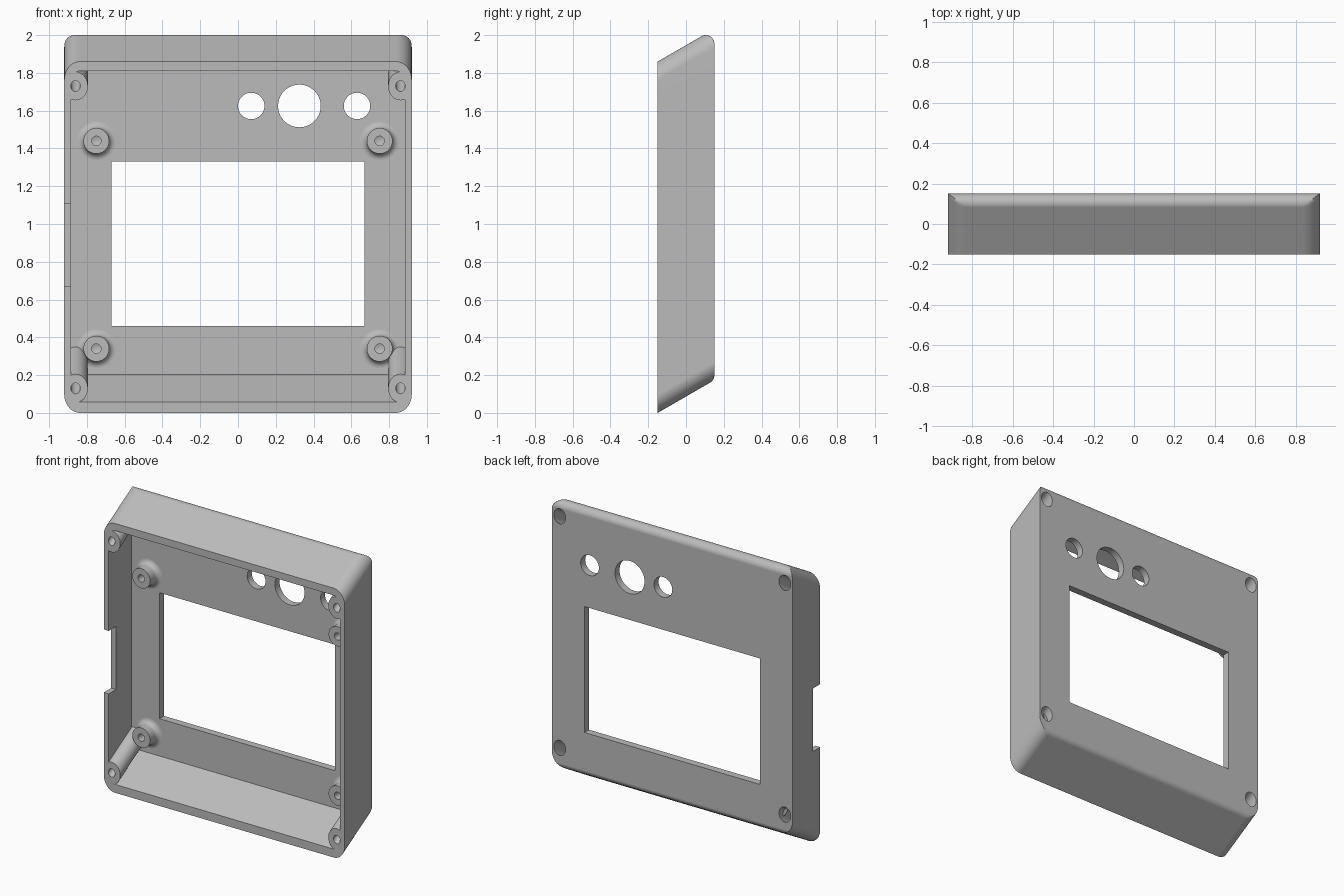
import bpy, bmesh
from math import sin, cos, pi, sqrt, radians, tan
from mathutils import Vector

if "Cube" in bpy.data.objects:
    bpy.data.objects.remove(bpy.data.objects["Cube"])

SLOPE = tan(radians(30))        # the walls lean upward towards the back
STRETCH = 1 / cos(radians(30))  # a leaning round bore is an ellipse at the front
FRONT, FLOOR, BACK = -0.15, 0.10, 0.15
HALF_W, HEIGHT, FILLET = 0.92, 1.86, 0.045

grey = bpy.data.materials.new("plain_grey")
grey.use_nodes = True
grey.diffuse_color = (0.5, 0.5, 0.5, 1)
grey.node_tree.nodes["Principled BSDF"].inputs["Base Color"].default_value = (0.5, 0.5, 0.5, 1)


def finish(name, bm):
    bmesh.ops.recalc_face_normals(bm, faces=bm.faces)
    mesh = bpy.data.meshes.new(name)
    bm.to_mesh(mesh)
    bm.free()
    mesh.materials.append(grey)
    obj = bpy.data.objects.new(name, mesh)
    bpy.context.collection.objects.link(obj)
    return obj


def loft(name, rings):
    """Closed solid through rings that share a point count."""
    bm = bmesh.new()
    loops = [[bm.verts.new(p) for p in ring] for ring in rings]
    n = len(loops[0])
    for a, b in zip(loops, loops[1:]):
        for i in range(n):
            bm.faces.new((a[i], a[(i + 1) % n], b[(i + 1) % n], b[i]))
    bm.faces.new(loops[0])
    bm.faces.new(loops[-1])
    return finish(name, bm)


def rounded(half_w, lo, hi, r, steps=10):
    pts = []
    for k, (sx, z) in enumerate(((1, hi - r * STRETCH), (-1, hi - r * STRETCH),
                                 (-1, lo + r * STRETCH), (1, lo + r * STRETCH))):
        for i in range(steps + 1):
            t = (k + i / steps) * pi / 2
            pts.append((sx * (half_w - r) + r * cos(t), z + r * STRETCH * sin(t)))
    return pts


def circle(x, z, r, stretch=1.0, n=40):
    return [(x + r * cos(2 * pi * i / n), z + r * stretch * sin(2 * pi * i / n)) for i in range(n)]


def ring(pts, y, slope=0.0):
    return [Vector((x, y, z + slope * (y - FRONT))) for x, z in pts]


def prism(name, pts, y0, y1, slope=0.0):
    return loft(name, [ring(pts, y0, slope), ring(pts, y1, slope)])


def cut(target, cutters):
    """Subtract each cutter, then discard it."""
    for c in cutters:
        mod = target.modifiers.new("cut", 'BOOLEAN')
        mod.operation, mod.solver, mod.object = 'DIFFERENCE', 'EXACT', c
        bpy.context.view_layer.update()
        dg = bpy.context.evaluated_depsgraph_get()
        mesh = bpy.data.meshes.new_from_object(target.evaluated_get(dg))
        target.modifiers.clear()
        target.data = mesh
        bpy.data.objects.remove(c)


def smooth(obj):
    bpy.ops.object.select_all(action='DESELECT')
    obj.select_set(True)
    bpy.context.view_layer.objects.active = obj
    bpy.ops.object.shade_smooth_by_angle(angle=radians(30))
    mod = obj.modifiers.new("even_shading", 'WEIGHTED_NORMAL')
    mod.keep_sharp = True


# Leaning case body, its top and bottom back edges rounded over
centre_y = BACK - FILLET
top_z = HEIGHT + SLOPE * (BACK - FRONT) - FILLET / tan(radians(30))
low_z = SLOPE * (BACK - FRONT) + FILLET / tan(radians(60))
outline = rounded(HALF_W, 0, HEIGHT, 0.085)
rings = [ring(outline, FRONT, SLOPE)]
for i in range(17):
    t = radians(-30 + 7.5 * i)
    y = centre_y + FILLET * sin(t)
    bulge = sqrt(max(FILLET ** 2 - (y - centre_y) ** 2, 0))
    level = ring(outline, y, SLOPE)
    for p in level:
        p.z = min(p.z, top_z + bulge)
        if t > radians(29):
            p.z = max(p.z, low_z - bulge)
    rings.append(level)
case = loft("case_shell", rings)

# Hollow interior that leaves four leaning corner posts
corners = [(sx * 0.86, z) for sx in (-1, 1) for z in (0.13, 1.73)]
cavity = prism("cavity", rounded(0.883, 0.058, 1.81, 0.045), FRONT - 0.1, FLOOR, SLOPE)
cut(cavity, [prism("post", circle(x, z, 0.065, STRETCH), FRONT - 0.2, BACK, SLOPE)
             for x, z in corners])
cut(case, [cavity])

# Screw bores with wide counterbores from the back
for x, z in corners:
    cut(case, [prism("bore", circle(x, z, 0.025, STRETCH), FRONT - 0.1, BACK + 0.1, SLOPE),
               prism("counterbore", circle(x, z, 0.045, STRETCH), 0.0, BACK + 0.1, SLOPE)])

# Screen window, round panel holes and the notch in the right wall
window = [(-0.67, 0.46), (0.67, 0.46), (0.67, 1.33), (-0.67, 1.33)]
notch = [(-1.0, 0.67), (-0.85, 0.67), (-0.85, 1.105), (-1.0, 1.105)]
cut(case, [prism("window", window, 0, 0.3), prism("notch", notch, -0.3, FRONT + 0.08)])
cut(case, [prism("panel_hole", circle(x, 1.625, r), 0, 0.3)
           for x, r in ((0.07, 0.07), (0.325, 0.113), (0.63, 0.07))])
smooth(case)


# Board standoffs with a flared foot and a blind screw hole
def standoff(name, x, z):
    top, r, flare = 0.015, 0.068, 0.035
    profile = [(0, 0.08), (0.025, 0.07), (0.025, top), (r, top)]
    for i in range(9):
        t = i * pi / 16
        profile.append((r + flare * (1 - cos(t)), FLOOR - flare * (1 - sin(t))))
    profile.append((r + flare, FLOOR + 0.005))
    bm = bmesh.new()
    verts = [bm.verts.new((a, y, 0)) for a, y in profile]
    edges = [bm.edges.new(e) for e in zip(verts, verts[1:])]
    bmesh.ops.spin(bm, geom=verts + edges, cent=(0, 0, 0), axis=(0, 1, 0),
                   angle=2 * pi, steps=40)
    bmesh.ops.remove_doubles(bm, verts=bm.verts, dist=0.0001)
    bmesh.ops.holes_fill(bm, edges=[e for e in bm.edges if e.is_boundary], sides=0)
    obj = finish(name, bm)
    obj.location = (x, 0, z)
    smooth(obj)


for side, sx in (("left", 1), ("right", -1)):
    for place, z in (("upper", 1.44), ("lower", 0.34)):
        standoff(f"{place}_{side}_standoff", sx * 0.75, z)
